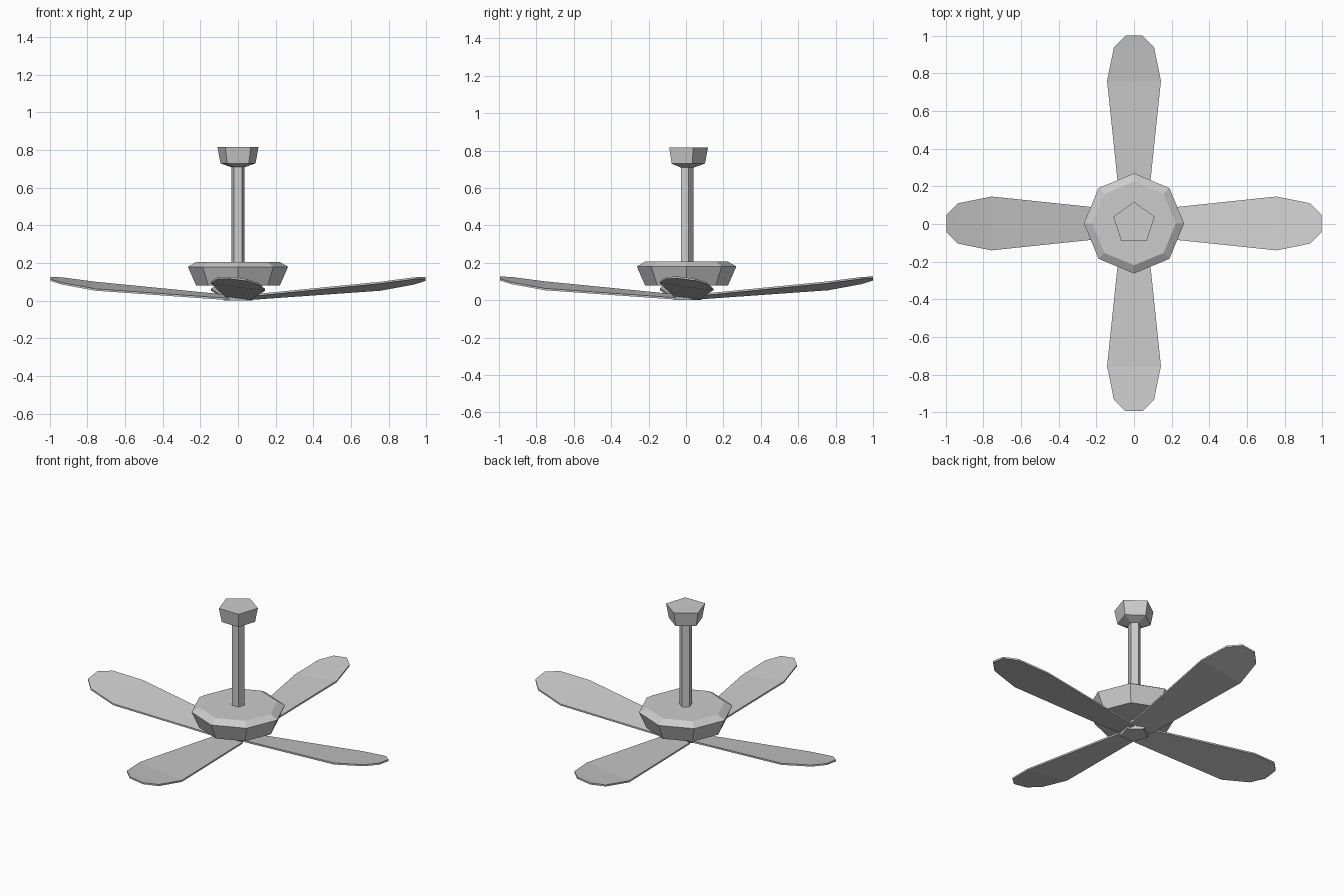
import bpy, bmesh, math
from mathutils import Matrix

if "Cube" in bpy.data.objects:
    bpy.data.objects.remove(bpy.data.objects["Cube"])

CY = 0.003  # fan axis in y


def make_object(name, bm):
    bmesh.ops.recalc_face_normals(bm, faces=bm.faces)
    mesh = bpy.data.meshes.new(name)
    bm.to_mesh(mesh)
    bm.free()
    obj = bpy.data.objects.new(name, mesh)
    bpy.context.collection.objects.link(obj)
    return obj


def lathe(name, profile, sides):
    """Closed faceted solid from (radius, z) rings, one corner towards +y."""
    bm = bmesh.new()
    rings = []
    for r, z in profile:
        angles = [math.pi / 2 + math.tau * i / sides for i in range(sides)]
        rings.append([bm.verts.new((r * math.cos(a), CY + r * math.sin(a), z)) for a in angles])
    for lo, hi in zip(rings, rings[1:]):
        for i in range(sides):
            j = (i + 1) % sides
            bm.faces.new((lo[i], lo[j], hi[j], hi[i]))
    bm.faces.new(rings[0][::-1])
    bm.faces.new(rings[-1])
    return make_object(name, bm)


def blade(name, angle):
    """Pitched, slightly upswept paddle pointing along +x, then turned."""
    stations = [(0.06, 0.07, 0.018), (0.757, 0.143, 0.077),
                (0.935, 0.107, 0.105), (0.997, 0.045, 0.116)]
    pitch, half = math.tan(math.radians(7.5)), 0.005
    bm = bmesh.new()
    layers = []
    for dz in (-half, half):
        layers.append([[bm.verts.new((r, s * w, z - s * w * pitch + dz)) for s in (-1, 1)]
                       for r, w, z in stations])
    low, top = layers
    for layer in layers:
        for a, b in zip(layer, layer[1:]):
            bm.faces.new((a[0], b[0], b[1], a[1]))
    for i in range(len(stations) - 1):
        for s in (0, 1):
            bm.faces.new((low[i][s], low[i + 1][s], top[i + 1][s], top[i][s]))
    for i in (0, -1):
        bm.faces.new((low[i][0], low[i][1], top[i][1], top[i][0]))
    bm.transform(Matrix.Translation((0, CY, 0)) @ Matrix.Rotation(angle, 4, 'Z'))
    return make_object(name, bm)


# Ceiling mount, rod, motor housing and the cap that holds the blades
lathe("ceiling_canopy", [(0.04, 0.71), (0.098, 0.73), (0.115, 0.817)], 5)
lathe("down_rod", [(0.036, 0.01), (0.036, 0.72)], 5)
lathe("motor_housing", [(0.222, 0.08), (0.266, 0.18), (0.222, 0.206)], 8)
lathe("blade_hub", [(0.08, 0.0), (0.086, 0.022)], 5)

# Four blades
for k in range(4):
    blade(f"fan_blade_{k + 1}", k * math.pi / 2)
